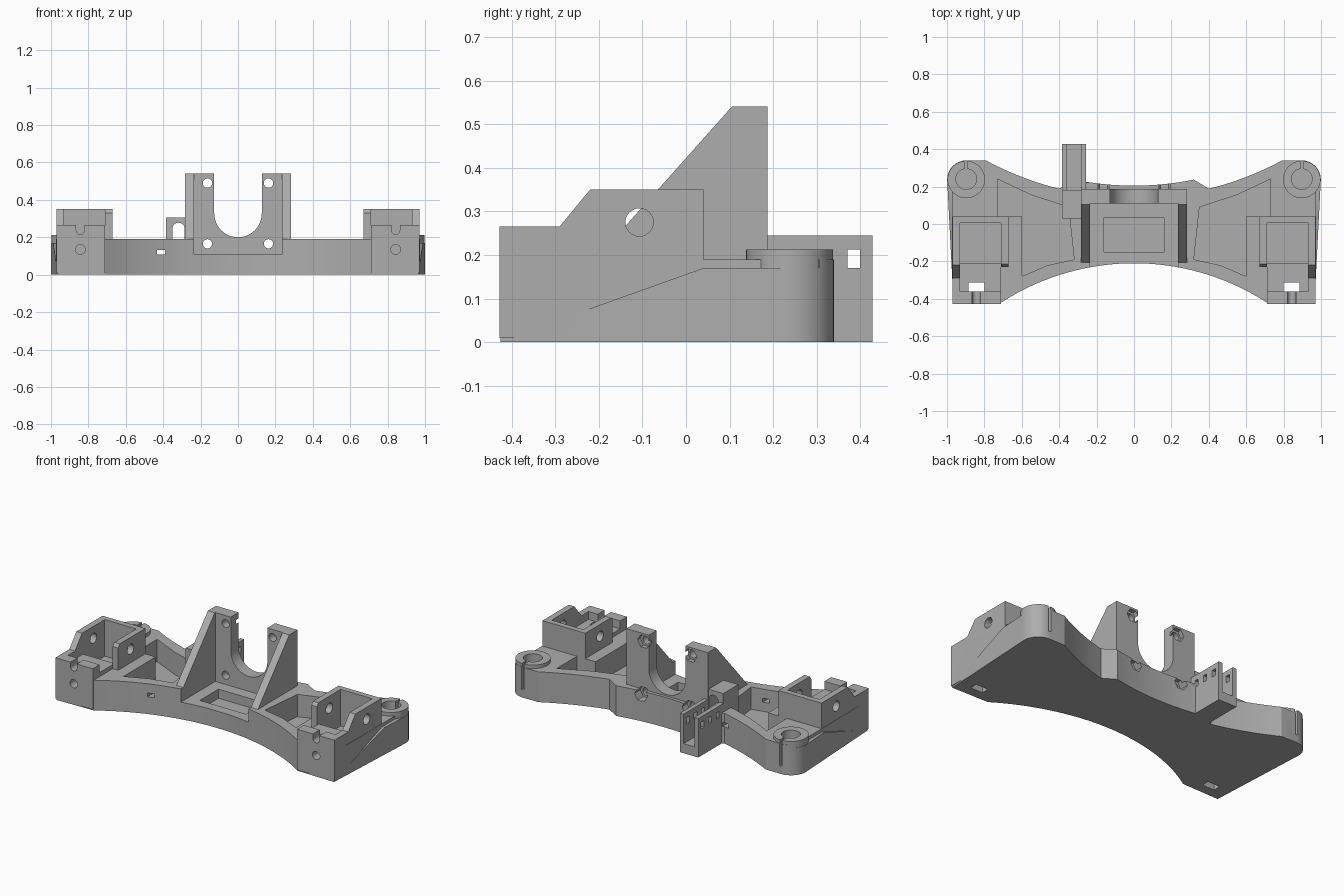
import bpy, bmesh, math
from mathutils import Matrix

if "Cube" in bpy.data.objects:
    bpy.data.objects.remove(bpy.data.objects["Cube"])

grey = bpy.data.materials.new("plain grey")
grey.diffuse_color = (0.42, 0.42, 0.42, 1)
grey.use_nodes = True
grey.node_tree.nodes["Principled BSDF"].inputs["Base Color"].default_value = grey.diffuse_color


def prism(name, pts, lo, hi, axis="Z"):
    """Extrude an outline: Z uses (x, y), X uses (y, z), Y uses (x, z)."""
    place = {"Z": lambda a, b, c: (a, b, c),
             "X": lambda a, b, c: (c, a, b),
             "Y": lambda a, b, c: (a, c, b)}[axis]
    bm = bmesh.new()
    low = [bm.verts.new(place(a, b, lo)) for a, b in pts]
    high = [bm.verts.new(place(a, b, hi)) for a, b in pts]
    bm.faces.new(low)
    bm.faces.new(high)
    n = len(pts)
    for i in range(n):
        j = (i + 1) % n
        bm.faces.new((low[i], low[j], high[j], high[i]))
    bmesh.ops.recalc_face_normals(bm, faces=bm.faces)
    me = bpy.data.meshes.new(name)
    bm.to_mesh(me)
    bm.free()
    ob = bpy.data.objects.new(name, me)
    bpy.context.collection.objects.link(ob)
    me.materials.append(grey)
    return ob


def box(name, x0, x1, y0, y1, z0, z1):
    return prism(name, [(x0, y0), (x1, y0), (x1, y1), (x0, y1)], z0, z1)


def disc(cx, cy, r, n=32, start=0.0, sweep=360.0):
    """Points around a circle, or along part of one."""
    steps = n if sweep == 360 else n - 1
    return [(cx + r * math.cos(math.radians(start + sweep * i / steps)),
             cy + r * math.sin(math.radians(start + sweep * i / steps))) for i in range(n)]


def combine(target, tool, op):
    m = target.modifiers.new("shape", "BOOLEAN")
    m.operation, m.solver, m.object = op, "EXACT", tool
    deps = bpy.context.evaluated_depsgraph_get()
    me = bpy.data.meshes.new_from_object(target.evaluated_get(deps))
    target.modifiers.clear()
    target.data = me
    bpy.data.objects.remove(tool)


def cut(target, tool):
    combine(target, tool, "DIFFERENCE")


def add(target, tool):
    combine(target, tool, "UNION")


def mir(pts, s):
    return [(s * x, y) for x, y in pts]


def arc_y(cy, r, x):
    return cy + math.copysign(math.sqrt(r * r - x * x), -cy)


def front_y(x):
    return arc_y(-1.515, 1.305, x)


def back_y(x, r=1.67):
    return arc_y(1.81, r, x)


def xs(a, b, n):
    return [a + (b - a) * i / n for i in range(n + 1)]


# Base plate: bowed front, scooped back, rounded rear corners
outline = [(-0.965, -0.425)]
outline += [(x, front_y(x)) for x in xs(-0.71, 0.71, 32)]
outline += [(0.965, -0.425), (0.998, 0.22)]
outline += disc(0.897, 0.238, 0.102, 9, 0, 90)
outline += [(x, back_y(x)) for x in xs(0.79, 0.40, 10)]
outline += [(x, back_y(x, 1.605)) for x in xs(0.32, -0.32, 14)]
outline += [(x, back_y(x)) for x in xs(-0.40, -0.79, 10)]
outline += disc(-0.897, 0.238, 0.102, 9, 90, 90)
outline += [(-0.998, 0.22)]
body = prism("carriage_body", outline, 0, 0.19)

for s in (1, -1):
    # Sunken pocket between the mount and the side tower
    pocket = [(0.73, 0.24), (0.55, 0.155), (0.35, 0.09), (0.32, -0.19),
              (0.46, -0.22), (0.60, -0.28), (0.73, -0.28)]
    cut(body, prism("pocket_cut", mir(pocket, s), 0.05, 0.4))
    # Sloped shoulder outside each tower
    x0, x1 = sorted((s * 0.972, s * 1.1))
    cut(body, prism("shoulder_cut", [(-0.5, -0.023), (0.04, 0.17), (0.5, 0.17),
                                     (0.5, 0.4), (-0.5, 0.4)], x0, x1, "X"))

for s in (1, -1):
    def sbox(name, a, b, *rest):
        x0, x1 = sorted((s * a, s * b))
        return box(name, x0, x1, *rest)

    # Side tower: ledge, stepped body and inner wall
    add(body, sbox("tower_ledge", 0.60, 0.80, -0.30, 0.04, 0.02, 0.19))
    x0, x1 = sorted((s * 0.71, s * 0.97))
    add(body, prism("side_tower", [(-0.428, 0.01), (0.04, 0.01), (0.04, 0.35),
                                   (-0.22, 0.35), (-0.29, 0.265), (-0.428, 0.265)], x0, x1, "X"))
    x0, x1 = sorted((s * 0.672, s * 0.75))
    add(body, prism("tower_inner_wall", [(-0.23, 0.02), (0.04, 0.02), (0.04, 0.35),
                                         (-0.215, 0.35), (-0.23, 0.33)], x0, x1, "X"))
    cut(body, sbox("tower_cavity", 0.71, 0.93, -0.21, 0.005, 0.12, 0.5))
    cut(body, sbox("tower_step", 0.71, 0.93, -0.36, -0.20, 0.215, 0.5))
    # Cross hole, nut slot, screw notch and screw hole
    x0, x1 = sorted((s * 0.6, s * 1.1))
    cut(body, prism("cross_hole", disc(-0.107, 0.275, 0.032, 24), x0, x1, "X"))
    cut(body, sbox("nut_slot", 0.80, 0.885, -0.36, -0.312, -0.1, 0.5))
    notch = disc(s * 0.843, 0.237, 0.022, 12, 180, 180)
    notch += [(s * 0.843 + 0.022, 0.4), (s * 0.843 - 0.022, 0.4)]
    cut(body, prism("screw_notch", notch, -0.5, -0.33, "Y"))
    cut(body, prism("screw_hole", disc(s * 0.843, 0.135, 0.026, 20), -0.5, -0.25, "Y"))

    # Rear rod boss with bore and clamping slit
    add(body, prism("rod_boss", disc(s * 0.897, 0.238, 0.1, 40), 0.01, 0.212))
    cut(body, prism("rod_bore", disc(s * 0.897, 0.24, 0.055, 32), 0.05, 0.5))
    cut(body, sbox("clamp_slit", 0.889, 0.905, 0.25, 0.5, 0.05, 0.5))

# Central mount: solid block with two sloped cheeks
add(body, prism("motor_mount", [(-0.212, 0.02), (0.187, 0.02), (0.187, 0.54),
                                (0.105, 0.54), (-0.207, 0.19), (-0.212, 0.18)],
                -0.283, 0.283, "X"))
cut(body, box("mount_opening", -0.235, 0.235, -0.6, 0.11, 0.107, 0.9))
cut(body, box("floor_recess", -0.16, 0.16, -0.15, 0.035, 0.05, 0.3))
# U-shaped opening in the mount's back wall
u = disc(0, 0.327, 0.127, 25, 180, 180) + [(0.127, 0.9), (-0.127, 0.9)]
cut(body, prism("u_opening", u, 0.05, 0.6, "Y"))
# Four screw holes with rear counterbores
for x in (-0.163, 0.163):
    for z in (0.165, 0.49):
        cut(body, prism("mount_hole", disc(x, z, 0.025, 20), 0.05, 0.5, "Y"))
        cut(body, prism("mount_counterbore", disc(x, z, 0.043, 6), 0.16, 0.5, "Y"))

# Rear arm with an open channel, side windows and an arched bracket
add(body, box("rear_arm", -0.385, -0.257, 0.10, 0.428, 0, 0.245))
add(body, box("arm_bracket", -0.385, -0.27, 0.03, 0.18, 0.02, 0.307))
cut(body, box("arm_channel", -0.358, -0.283, 0.18, 0.6, 0.06, 0.5))
arch = disc(-0.318, 0.245, 0.033, 13, 0, 180) + [(-0.351, 0.192), (-0.285, 0.192)]
cut(body, prism("bracket_arch", arch, 0.0, 0.25, "Y"))
for y in (0.235, 0.31, 0.385):
    cut(body, box("arm_window", -0.5, -0.2, y - 0.014, y + 0.014, 0.17, 0.212))

# Small cable window through the front rim
cut(body, box("cable_window", -0.432, -0.39, -0.5, 0.5, 0.108, 0.132))

# Smooth the round walls, keep the corners crisp
bpy.context.view_layer.objects.active = body
body.select_set(True)
bpy.ops.object.shade_smooth_by_angle(angle=math.radians(25))
